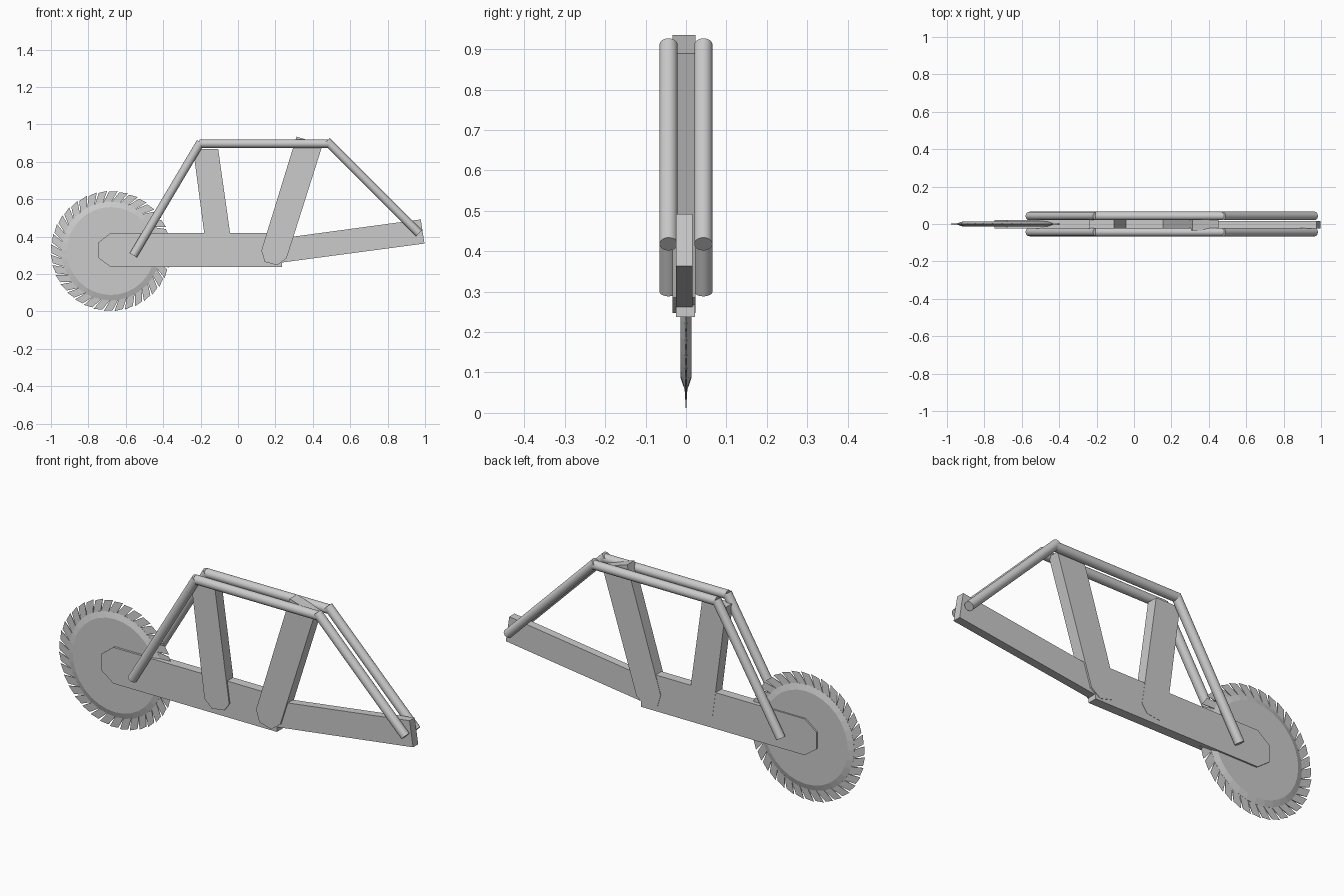
import bpy, bmesh
from math import sin, cos, pi
from mathutils import Vector

if "Cube" in bpy.data.objects:
    bpy.data.objects.remove(bpy.data.objects["Cube"])

HUB = (-0.68, 0.323)      # blade centre in x, z


def finish(name, bm, smooth=False):
    bmesh.ops.recalc_face_normals(bm, faces=bm.faces)
    mesh = bpy.data.meshes.new(name)
    bm.to_mesh(mesh)
    bm.free()
    obj = bpy.data.objects.new(name, mesh)
    bpy.context.collection.objects.link(obj)
    if smooth:
        bpy.ops.object.select_all(action='DESELECT')
        obj.select_set(True)
        bpy.context.view_layer.objects.active = obj
        bpy.ops.object.shade_smooth_by_angle(angle=0.6)
    return obj


def plate(name, profile, y0, y1):
    """Extrude an x-z outline from y0 to y1."""
    bm = bmesh.new()
    face = bm.faces.new([bm.verts.new((x, y0, z)) for x, z in profile])
    out = bmesh.ops.extrude_face_region(bm, geom=[face])
    moved = [v for v in out['geom'] if isinstance(v, bmesh.types.BMVert)]
    bmesh.ops.translate(bm, verts=moved, vec=(0, y1 - y0, 0))
    return finish(name, bm)


def tube(name, a, b, y, radius=0.0225):
    """Round tube between two x-z points."""
    a, b = Vector((a[0], y, a[1])), Vector((b[0], y, b[1]))
    bm = bmesh.new()
    bmesh.ops.create_cone(bm, cap_ends=True, segments=32, radius1=radius,
                          radius2=radius, depth=(b - a).length)
    bm.transform((b - a).to_track_quat('Z', 'Y').to_matrix().to_4x4())
    bmesh.ops.translate(bm, verts=bm.verts, vec=(a + b) / 2)
    return finish(name, bm, True)


def polar(bm, r, ang, y):
    return bm.verts.new((HUB[0] + r * cos(ang), y, HUB[1] + r * sin(ang)))


# Blade disc: thick core bevelled down to a thin rim
bm = bmesh.new()
rings = [[polar(bm, r, 2 * pi * i / 32, y) for i in range(32)]
         for r, y in ((0.235, -0.014), (0.264, -0.004), (0.264, 0.004), (0.235, 0.014))]
bm.faces.new(rings[0])
bm.faces.new(rings[-1])
for lo, hi in zip(rings, rings[1:]):
    for i in range(32):
        j = (i + 1) % 32
        bm.faces.new((lo[i], lo[j], hi[j], hi[i]))
finish("blade_disc", bm)

# Slanted teeth thinning to a sharp edge
bm = bmesh.new()
COUNT = 36
pitch = 2 * pi / COUNT
for i in range(COUNT):
    a = i * pitch
    f0, f1 = (polar(bm, 0.256, a + d * pitch, -0.004) for d in (0, 1))
    b0, b1 = (polar(bm, 0.256, a + d * pitch, 0.004) for d in (0, 1))
    t0 = polar(bm, 0.322, a - 0.65 * pitch, 0)
    t1 = polar(bm, 0.317, a + 0.18 * pitch, 0)
    for f in ((f0, f1, t1, t0), (b0, t0, t1, b1), (f0, t0, b0),
              (f1, b1, t1), (f0, b0, b1, f1)):
        bm.faces.new(f)
finish("blade_teeth", bm)

# Flat frame members
plate("main_arm", [(-0.745, 0.285), (-0.68, 0.237), (0.235, 0.237), (0.235, 0.262),
                   (0.275, 0.42), (-0.68, 0.42), (-0.745, 0.37)], -0.025, 0.022)
plate("rear_arm", [(0.2, 0.257), (0.997, 0.363), (0.977, 0.492), (0.2, 0.387)],
      -0.025, 0.016)
plate("front_strut", [(-0.24, 0.868), (-0.165, 0.3), (-0.125, 0.262), (-0.055, 0.271),
                      (-0.027, 0.31), (-0.106, 0.868)], -0.032, 0.023)
plate("rear_strut", [(0.313, 0.935), (0.125, 0.325), (0.143, 0.265), (0.21, 0.247),
                     (0.26, 0.285), (0.452, 0.89)], -0.034, 0.024)

# Mirrored pairs of tubes
for side, y in (("near", -0.043), ("far", 0.043)):
    tube(f"front_tube_{side}", (-0.56, 0.3), (-0.2, 0.905), y)
    tube(f"top_tube_{side}", (-0.205, 0.897), (0.487, 0.897), y)
    tube(f"rear_tube_{side}", (0.474, 0.911), (0.967, 0.418), y)
